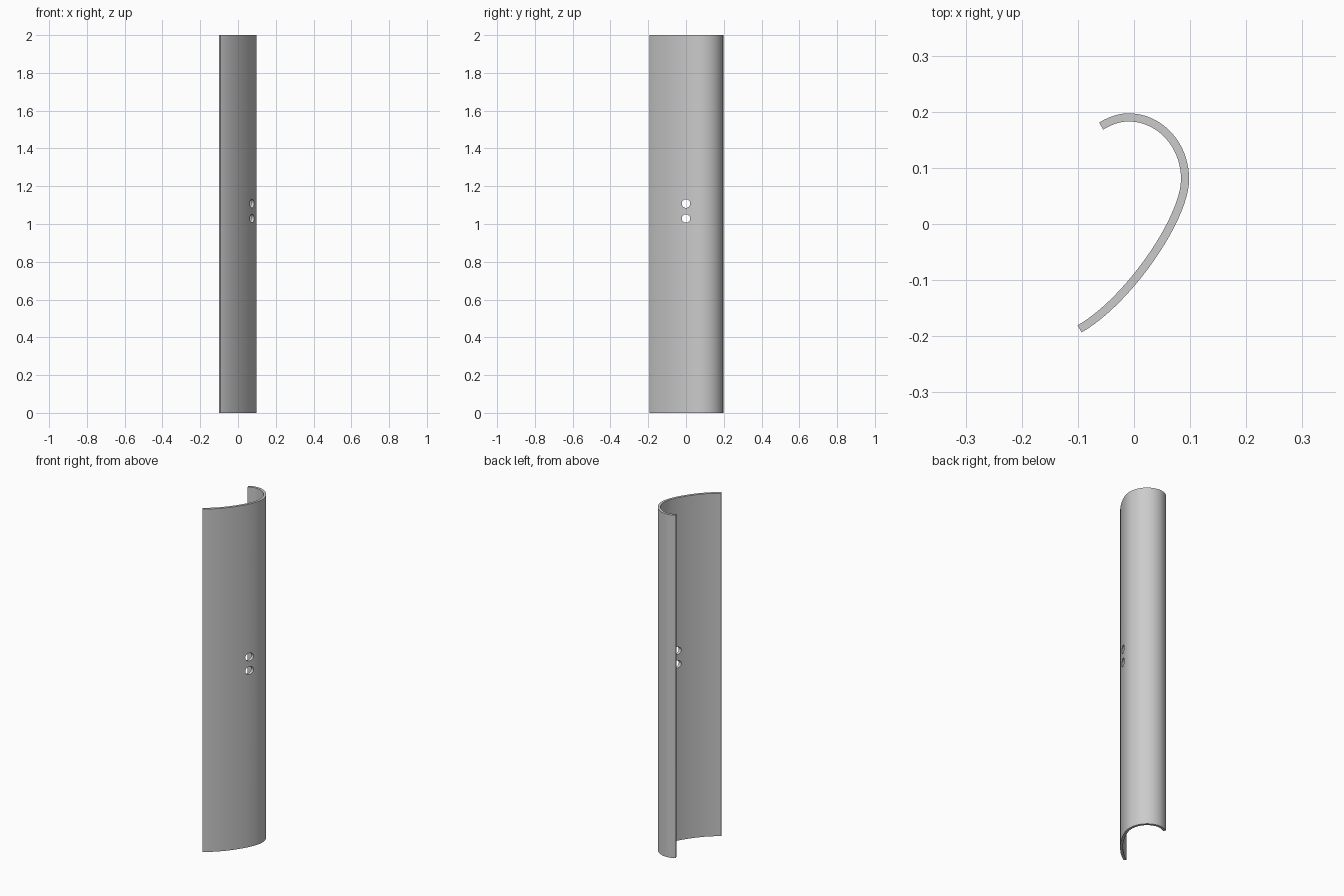
import bpy, bmesh, math
from mathutils import Vector
from mathutils.geometry import interpolate_bezier

cube = bpy.data.objects.get("Cube")
if cube:
    bpy.data.objects.remove(cube, do_unlink=True)

HEIGHT, THICKNESS = 2.0, 0.0145

# Plain grey metal
metal = bpy.data.materials.new("grey_metal")
metal.use_nodes = True
grey = (0.6, 0.6, 0.6, 1)
metal.diffuse_color = grey
metal.node_tree.nodes["Principled BSDF"].inputs["Base Color"].default_value = grey

# Centre line of the hooked profile: Bezier spans (start, handle, handle, end, steps)
spans = [
    ((-0.0585, 0.1745), (-0.043, 0.184), (-0.026, 0.19), (-0.01, 0.19), 8),
    ((-0.01, 0.19), (0.046, 0.19), (0.091, 0.141), (0.091, 0.08), 20),
    ((0.091, 0.08), (0.091, 0.01), (-0.01, -0.137), (-0.097, -0.187), 24),
]
path = []
for *pts, steps in spans:
    curve = interpolate_bezier(*[Vector((x, y, 0)) for x, y in pts], steps)
    path += curve if not path else curve[1:]

# Curved panel: the profile drawn upwards, then thickened
bm = bmesh.new()
low = [bm.verts.new(p) for p in path]
high = [bm.verts.new(p + Vector((0, 0, HEIGHT))) for p in path]
for i in range(len(path) - 1):
    bm.faces.new((low[i], high[i], high[i + 1], low[i + 1]))
mesh = bpy.data.meshes.new("curved_panel")
bm.to_mesh(mesh)
bm.free()
mesh.materials.append(metal)
panel = bpy.data.objects.new("curved_panel", mesh)
bpy.context.collection.objects.link(panel)
solid = panel.modifiers.new("thickness", 'SOLIDIFY')
solid.thickness = THICKNESS
solid.offset = 0
solid.use_even_offset = True

# Two round holes through the middle of the panel
cutters = []
for z in (1.108, 1.029):
    bpy.ops.mesh.primitive_cylinder_add(vertices=32, radius=0.0225, depth=0.12,
                                        location=(0.075, 0, z),
                                        rotation=(0, math.pi / 2, 0))
    cutter = bpy.context.object
    cutter.name = "hole_cutter"
    cutter.hide_render = True
    cutter.data.materials.append(metal)
    cut = panel.modifiers.new("hole", 'BOOLEAN')
    cut.operation = 'DIFFERENCE'
    cut.solver = 'EXACT'
    cut.object = cutter
    cutters.append(cutter)

# Apply the modifiers, drop the cutters and smooth the curved faces
bpy.ops.object.select_all(action='DESELECT')
panel.select_set(True)
bpy.context.view_layer.objects.active = panel
for name in [m.name for m in panel.modifiers]:
    bpy.ops.object.modifier_apply(modifier=name)
for cutter in cutters:
    bpy.data.objects.remove(cutter, do_unlink=True)
bpy.ops.object.shade_smooth_by_angle(angle=math.radians(30))
